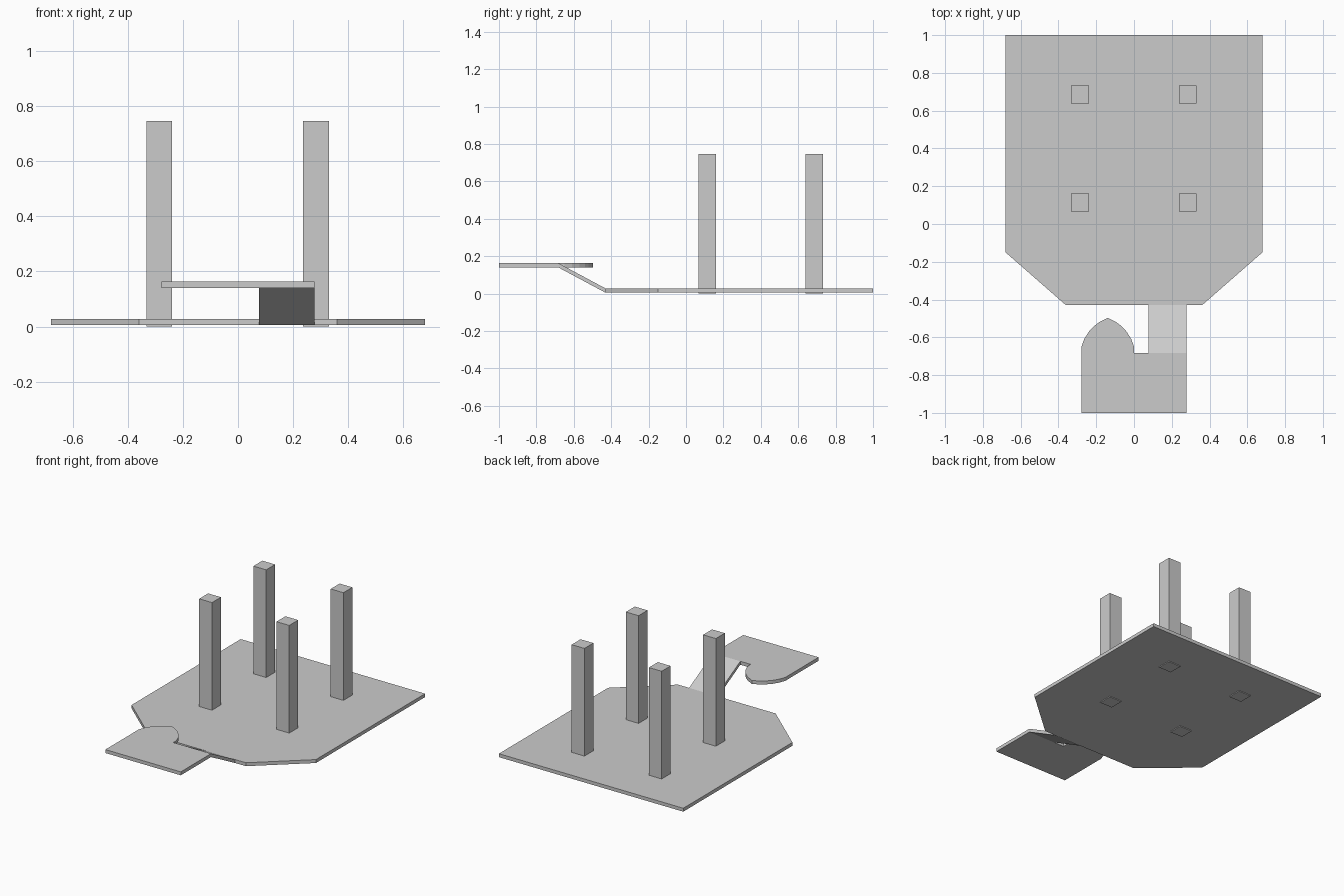
import bpy, bmesh
from mathutils import Vector

if "Cube" in bpy.data.objects:
    bpy.data.objects.remove(bpy.data.objects["Cube"])

LOW, THICK, LIFT = 0.005, 0.023, 0.135   # base underside, sheet thickness, raised step


def prism(name, points, direction):
    """Extrude a flat polygon along a direction into a closed solid."""
    bm = bmesh.new()
    face = bm.faces.new([bm.verts.new(p) for p in points])
    ext = bmesh.ops.extrude_face_region(bm, geom=[face])
    verts = [g for g in ext["geom"] if isinstance(g, bmesh.types.BMVert)]
    bmesh.ops.translate(bm, verts=verts, vec=Vector(direction))
    # keep the starting cap so the solid is closed
    if not face.is_valid or face not in bm.faces[:]:
        bmesh.ops.holes_fill(bm, edges=bm.edges[:])
    bmesh.ops.recalc_face_normals(bm, faces=bm.faces[:])
    mesh = bpy.data.meshes.new(name)
    bm.to_mesh(mesh)
    bm.free()
    obj = bpy.data.objects.new(name, mesh)
    bpy.context.collection.objects.link(obj)
    return obj


def plate(name, outline, z):
    return prism(name, [(x, y, z) for x, y in outline], (0, 0, THICK))


# Base plate: half outline mirrored across x
half = [(0.68, 1.0), (0.68, -0.15), (0.36, -0.43)]
plate("base_plate", half + [(-x, y) for x, y in reversed(half)], LOW)

# Raised front tab: rectangle with a pointed arch lobe on the left
lobe_x = -0.139
arch = [(0.139, -0.65), (0.125, -0.61), (0.1, -0.57), (0.072, -0.54), (0.045, -0.52)]
outline = [(-0.278, -1.0), (0.278, -1.0), (0.278, -0.682), (0.0, -0.682)]
outline += [(lobe_x + dx, y) for dx, y in arch]
outline += [(lobe_x, -0.497)]
outline += [(lobe_x - dx, y) for dx, y in reversed(arch)]
plate("raised_tab", outline, LOW + LIFT)

# Sloping strip that joins the base to the tab
y0, y1, x0, x1 = -0.43, -0.682, 0.077, 0.278
prism("ramp_strip", [(x0, y0, LOW), (x0, y0, LOW + THICK),
                     (x0, y1, LOW + LIFT + THICK), (x0, y1, LOW + LIFT)], (x1 - x0, 0, 0))

# Four square posts, passing through the base
h = 0.047
for side, cx in (("left", -0.286), ("right", 0.284)):
    for row, cy in (("front", 0.114), ("back", 0.685)):
        prism(f"{row}_{side}_post",
              [(cx - h, cy - h, 0), (cx + h, cy - h, 0), (cx + h, cy + h, 0), (cx - h, cy + h, 0)],
              (0, 0, 0.746))
